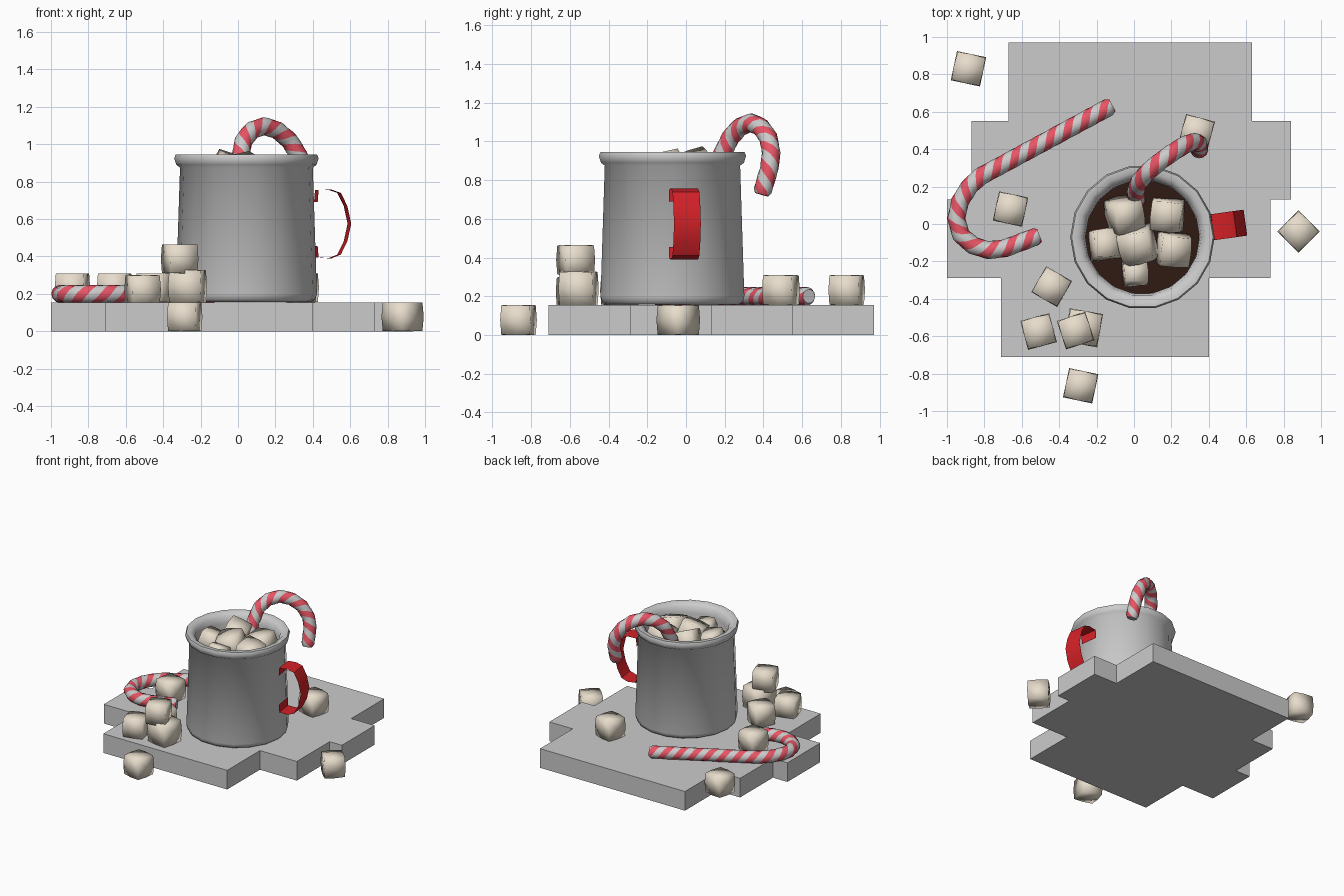
import bpy, bmesh, math
from mathutils import Vector, Matrix

if "Cube" in bpy.data.objects:
    bpy.data.objects.remove(bpy.data.objects["Cube"])

MUG = Vector((0.045, -0.07, 0))


def material(name, rgb):
    m = bpy.data.materials.new(name)
    m.diffuse_color = (*rgb, 1)
    m.use_nodes = True
    m.node_tree.nodes["Principled BSDF"].inputs["Base Color"].default_value = m.diffuse_color
    return m


WHITE = material("cane_white", (0.8, 0.8, 0.8))
STRIPE = material("cane_red", (0.8, 0.09, 0.13))
RED = material("handle_red", (0.65, 0.015, 0.02))
COCOA = material("cocoa", (0.03, 0.01, 0.007))
CREAM = material("marshmallow_cream", (0.8, 0.72, 0.6))


def make(name, bm, mats=(), smooth=None):
    me = bpy.data.meshes.new(name)
    bm.normal_update()
    bm.to_mesh(me)
    bm.free()
    ob = bpy.data.objects.new(name, me)
    bpy.context.collection.objects.link(ob)
    for m in mats:
        me.materials.append(m)
    if smooth:
        bpy.ops.object.select_all(action='DESELECT')
        ob.select_set(True)
        bpy.context.view_layer.objects.active = ob
        bpy.ops.object.shade_smooth_by_angle(angle=math.radians(smooth))
    return ob


# Stepped base slab, extruded from its outline
outline = [(-0.71, -0.71), (0.4, -0.71), (0.4, -0.29), (0.73, -0.29), (0.73, 0.13),
           (0.84, 0.13), (0.84, 0.55), (0.63, 0.55), (0.63, 0.97), (-0.67, 0.97),
           (-0.67, 0.55), (-0.87, 0.55), (-0.87, 0.13), (-1, 0.13), (-1, -0.29), (-0.71, -0.29)]
bm = bmesh.new()
face = bm.faces.new([bm.verts.new((x, y, 0)) for x, y in outline])
ext = bmesh.ops.extrude_face_region(bm, geom=[face])
bmesh.ops.translate(bm, vec=(0, 0, 0.155), verts=[v for v in ext['geom'] if isinstance(v, bmesh.types.BMVert)])
bmesh.ops.recalc_face_normals(bm, faces=bm.faces)
make("base", bm)

# Mug body, a lathed profile with a rolled lip
profile = [(0, 0.157), (0.345, 0.157), (0.368, 0.17), (0.377, 0.2), (0.355, 0.875), (0.375, 0.89),
           (0.386, 0.925), (0.378, 0.945), (0.345, 0.945), (0.315, 0.92), (0.305, 0.87),
           (0.315, 0.25), (0, 0.24)]
bm = bmesh.new()
vs = [bm.verts.new((r, 0, z)) for r, z in profile]
es = [bm.edges.new(p) for p in zip(vs, vs[1:])]
bmesh.ops.spin(bm, geom=vs + es, cent=(0, 0, 0), axis=(0, 0, 1), angle=math.tau, steps=18, use_duplicate=False)
bmesh.ops.remove_doubles(bm, verts=bm.verts, dist=0.0005)
bmesh.ops.recalc_face_normals(bm, faces=bm.faces)
make("mug", bm, smooth=60).location = MUG

# Cocoa surface
bm = bmesh.new()
bmesh.ops.create_circle(bm, cap_ends=True, segments=18, radius=0.308)
make("cocoa", bm, [COCOA]).location = MUG + Vector((0, 0, 0.81))

# Handle, a thin strap
strap = [(0.375, 0.69), (0.38, 0.755), (0.45, 0.757), (0.5, 0.74), (0.535, 0.67), (0.556, 0.575),
         (0.535, 0.48), (0.5, 0.41), (0.45, 0.39), (0.38, 0.395), (0.375, 0.455)]
bm = bmesh.new()
rows = [[bm.verts.new((x, s * 0.07, z)) for s in (-1, 1)] for x, z in strap]
for a, b in zip(rows, rows[1:]):
    bm.faces.new((a[0], a[1], b[1], b[0]))
for f in bm.faces:
    f.normal_flip()
bm.normal_update()
if max(bm.verts, key=lambda v: v.co.x).link_faces[0].normal.x < 0:
    bmesh.ops.reverse_faces(bm, faces=bm.faces)
handle = make("handle", bm, [RED], 40)
handle.location = MUG
handle.rotation_euler.z = math.radians(8)


# Candy canes: twisted tubes, half the sides red
def cane(name, path, radius=0.048, sides=12, pitch=0.215):
    path = [Vector(p) for p in path]
    pts = [path[0]]
    for a, b in zip(path, path[1:]):
        n = max(1, round((b - a).length / 0.022))
        pts += [a.lerp(b, k / n) for k in range(1, n + 1)]
    bm = bmesh.new()
    rings, dist, u = [], 0, None
    for i, p in enumerate(pts):
        t = (pts[min(i + 2, len(pts) - 1)] - pts[max(i - 2, 0)]).normalized()
        u = t.orthogonal() if u is None else u - t * u.dot(t)
        u.normalize()
        v = t.cross(u)
        dist += (p - pts[i - 1]).length if i else 0
        r = radius * (0.75 if i in (0, len(pts) - 1) else 1)
        ring = []
        for k in range(sides):
            a = math.tau * (k / sides - dist / pitch)
            ring.append(bm.verts.new(p + r * (u * math.cos(a) + v * math.sin(a))))
        rings.append(ring)
    for a, b in zip(rings, rings[1:]):
        for k in range(sides):
            j = (k + 1) % sides
            f = bm.faces.new((a[k], a[j], b[j], b[k]))
            f.material_index = int(k % (sides // 2) < sides // 4)
    bm.faces.new(rings[0][::-1])
    bm.faces.new(rings[-1])
    make(name, bm, [WHITE, STRIPE], 50)


cane("lying_cane", [(x, y, 0.2) for x, y in [
    (-0.115, 0.635), (-0.82, 0.255), (-0.88, 0.2), (-0.93, 0.12), (-0.95, 0.03), (-0.925, -0.06),
    (-0.86, -0.115), (-0.78, -0.14), (-0.69, -0.13), (-0.505, -0.06)]])
cane("mug_cane", [(0.02, -0.13, 0.25), (0.01, 0.18, 0.92), (0.03, 0.23, 1.02), (0.075, 0.28, 1.075),
                  (0.14, 0.335, 1.097), (0.21, 0.385, 1.075), (0.275, 0.425, 1.02),
                  (0.325, 0.44, 0.94), (0.345, 0.43, 0.86), (0.35, 0.39, 0.725)])


# Marshmallows: softened cubes (centre x, y, bottom z, turn, size, tilt x, tilt y)
def marshmallow(name, x, y, z, turn, size=0.155, tx=0, ty=0):
    bm = bmesh.new()
    bmesh.ops.create_cube(bm, size=size)
    bmesh.ops.subdivide_edges(bm, edges=bm.edges, cuts=1, use_grid_fill=True)
    for v in bm.verts:
        on = sum(abs(c) > 0.01 for c in v.co)
        v.co *= {1: 1.0, 2: 1.03, 3: 0.97}.get(on, 1)
        v.co.z = max(-size / 2, min(size / 2, v.co.z))
    ob = make(name, bm, [CREAM], 180)
    ob.location = (x, y, z + size / 2)
    ob.rotation_euler = [math.radians(a) for a in (tx, ty, turn)]


loose = [(-0.885, 0.83, 0.155, -12), (-0.66, 0.08, 0.155, -12), (0.335, 0.49, 0.155, -15),
         (-0.44, -0.335, 0.155, -30), (-0.51, -0.575, 0.145, 15), (-0.27, -0.555, 0.153, -10, 0.175),
         (-0.312, -0.57, 0.31, 18), (-0.285, -0.865, 0, -12), (0.88, -0.04, 0, 45)]
floating = [(-0.05, 0.05, 0.775, 15, 0.16, 20, 20), (0.18, 0.05, 0.755, -5, 0.16, 10, -8),
            (-0.155, -0.11, 0.75, 5, 0.15, -8, 15), (0.02, -0.11, 0.76, 12, 0.17, 15, -15),
            (0.21, -0.135, 0.755, -3, 0.16, 12, 12), (0.005, -0.26, 0.765, 3, 0.125, -15, 8)]
for i, m in enumerate(loose):
    marshmallow(f"loose_marshmallow_{i + 1}", *m)
for i, m in enumerate(floating):
    marshmallow(f"floating_marshmallow_{i + 1}", *m)
